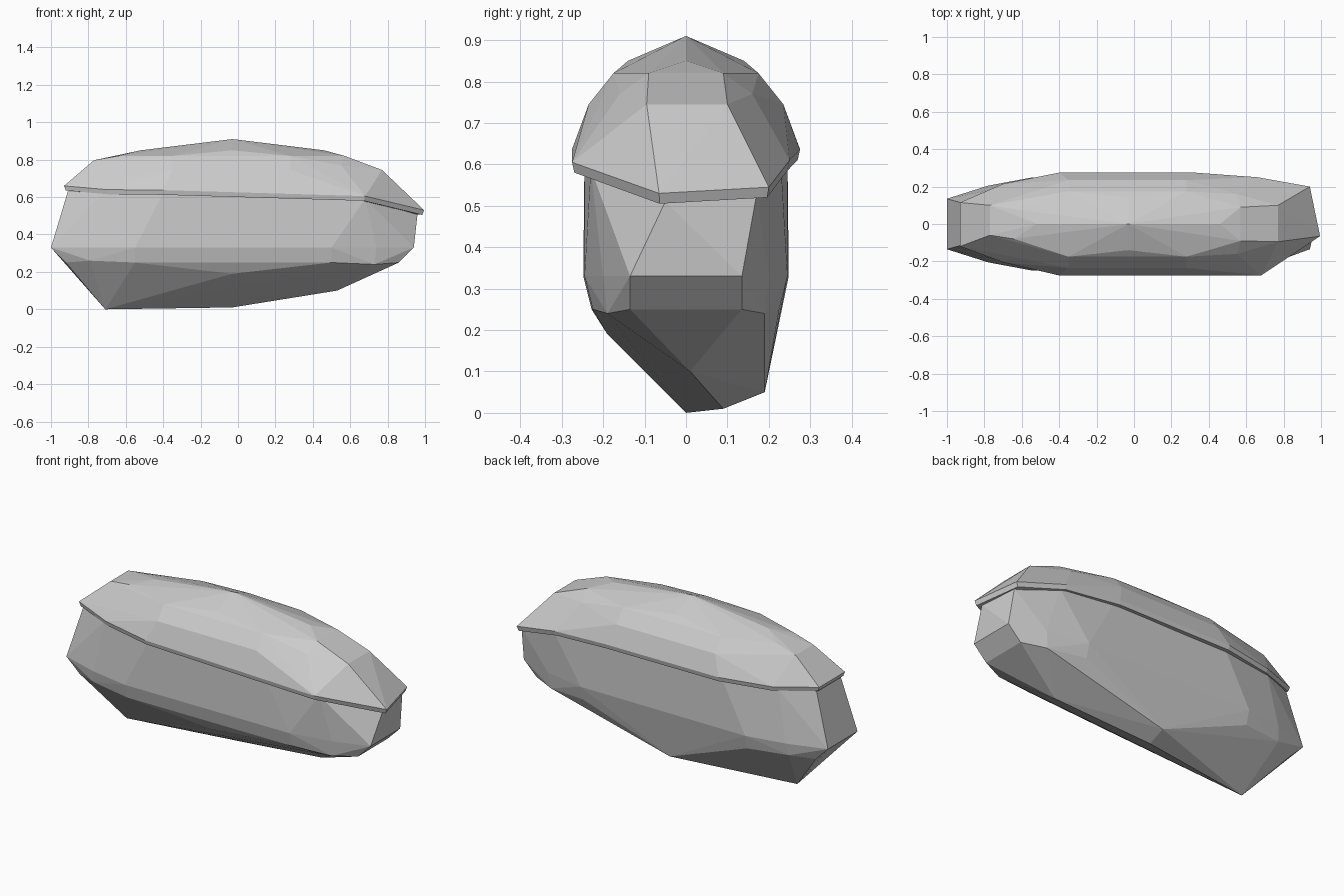
import bpy, bmesh
from mathutils import Vector

if "Cube" in bpy.data.objects:
    bpy.data.objects.remove(bpy.data.objects["Cube"])


def both(*pts):
    """Mirror points front to back."""
    return [(x, s * y, z) for x, y, z in pts for s in (-1, 1)]


def hull(points):
    bm = bmesh.new()
    for p in points:
        bm.verts.new(p)
    res = bmesh.ops.convex_hull(bm, input=bm.verts[:])
    junk = {v for v in res["geom_interior"] + res["geom_unused"]
            if isinstance(v, bmesh.types.BMVert) and v.is_valid}
    bmesh.ops.delete(bm, geom=list(junk), context='VERTS')
    bmesh.ops.recalc_face_normals(bm, faces=bm.faces[:])
    return bm


def finish(bm, name):
    bmesh.ops.recalc_face_normals(bm, faces=bm.faces[:])
    bmesh.ops.dissolve_limit(bm, angle_limit=0.03, verts=bm.verts[:], edges=bm.edges[:])
    me = bpy.data.meshes.new(name)
    bm.to_mesh(me)
    bm.free()
    ob = bpy.data.objects.new(name, me)
    bpy.context.collection.objects.link(ob)


# Lower boulder: belt, shoulder under the cap, tapered underside
belt = both((-1, .135, .33), (-.78, .205, .33), (-.55, .248, .33),
            (.5, .245, .33), (.74, .2, .33), (.94, .135, .33))
chamfer = both((-.92, .13, .25), (-.79, .19, .26), (-.55, .228, .25),
               (.5, .225, .25), (.73, .19, .24), (.86, .135, .25))
shoulder = both((-.91, .11, .63), (-.72, .19, .625), (-.4, .245, .62),
                (.34, .245, .62), (.68, .23, .59))
shoulder += [(.93, .17, .525), (.96, -.05, .51)]
keel = [(-.71, 0, 0), (-.03, .09, .01), (-.03, .19, .05), (.53, .01, .1), (-.03, -.19, .19)]
finish(hull(belt + chamfer + shoulder + keel), "boulder")

# Upper cap: dome over an uneven rim
rim = [(-.93, -.12, .66), (-.7, -.205, .64), (-.4, -.275, .637), (.32, -.275, .635),
       (.68, -.275, .605), (.995, -.065, .53), (.94, .2, .545), (.66, .25, .61),
       (.32, .275, .635), (-.4, .275, .637), (-.7, .215, .64), (-.93, .115, .66)]
dome = both((.55, .16, .77), (.28, .235, .745), (-.35, .235, .745), (.57, .09, .82),
            (.28, .175, .82), (-.35, .175, .82), (-.64, .08, .82), (-.03, .14, .85))
dome += [(.77, -.095, .745), (.77, .1, .745), (-.77, -.06, .797), (-.77, .1, .797),
         (.46, 0, .85), (-.03, 0, .91), (-.52, 0, .85)]
bm = hull(rim + dome)
rim_set = [Vector(p) for p in rim]
under = [f for f in bm.faces
         if all(any((v.co - r).length < 1e-4 for r in rim_set) for v in f.verts)
         and f.normal.z < 0]
bmesh.ops.delete(bm, geom=under, context='FACES')

# Thin lip below the rim, tucked in against the boulder
for sx, sy, dz in ((.99, .98, -.025), (.9, .7, .01)):
    edges = [e for e in bm.edges if e.is_boundary]
    new = bmesh.ops.extrude_edge_only(bm, edges=edges)["geom"]
    for v in new:
        if isinstance(v, bmesh.types.BMVert):
            v.co = (v.co.x * sx, v.co.y * sy, v.co.z + dz)
finish(bm, "cap")
